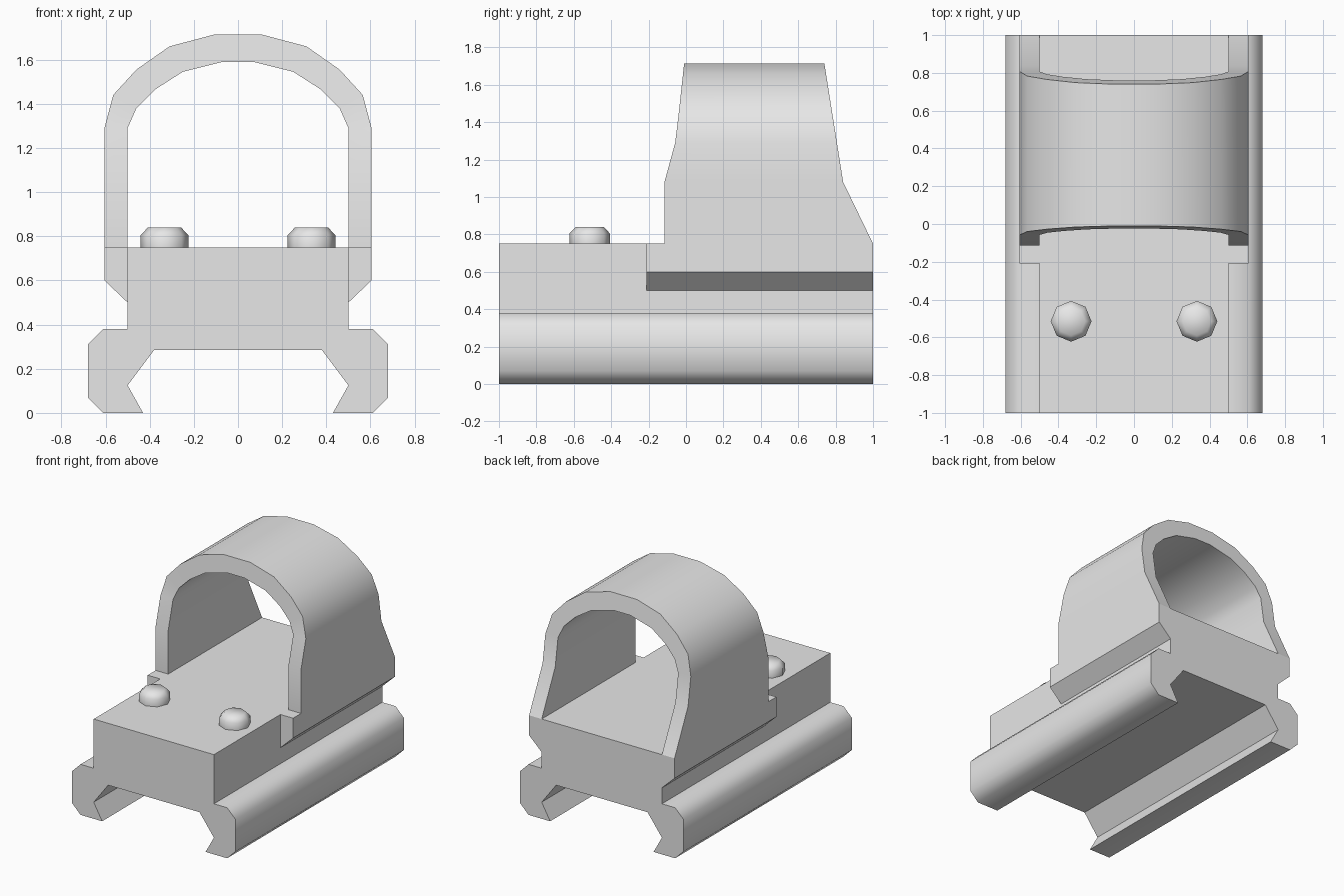
import bpy
import bmesh
import math

cube = bpy.data.objects.get("Cube")
if cube:
    bpy.data.objects.remove(cube, do_unlink=True)

grey = bpy.data.materials.new("plain grey")
grey.use_nodes = True
grey.diffuse_color = (0.8, 0.8, 0.8, 1)
grey.node_tree.nodes["Principled BSDF"].inputs["Base Color"].default_value = (0.8, 0.8, 0.8, 1)


def finish(bm, name, angle):
    """Turn a bmesh into a shaded object."""
    bmesh.ops.recalc_face_normals(bm, faces=bm.faces)
    mesh = bpy.data.meshes.new(name)
    bm.to_mesh(mesh)
    bm.free()
    mesh.materials.append(grey)
    obj = bpy.data.objects.new(name, mesh)
    bpy.context.collection.objects.link(obj)
    bpy.ops.object.select_all(action='DESELECT')
    obj.select_set(True)
    bpy.context.view_layer.objects.active = obj
    bpy.ops.object.shade_smooth_by_angle(angle=math.radians(angle))
    return obj


def mirrored(half):
    """Continue a right-hand outline on the other side of x = 0."""
    return half + [(-x, z) for x, z in reversed(half)]


def extrude(name, profile, y0, y1, angle):
    """Extrude an (x, z) outline along y."""
    bm = bmesh.new()
    face = bm.faces.new([bm.verts.new((x, y0, z)) for x, z in profile])
    ext = bmesh.ops.extrude_face_region(bm, geom=[face], use_keep_orig=True)
    moved = [g for g in ext["geom"] if isinstance(g, bmesh.types.BMVert)]
    bmesh.ops.translate(bm, verts=moved, vec=(0, y1 - y0, 0))
    return finish(bm, name, angle)


def height_curve(points, z):
    """Piecewise linear y for a height z."""
    for (z0, y0), (z1, y1) in zip(points, points[1:]):
        if z <= z1:
            return y0 + (y1 - y0) * (z - z0) / (z1 - z0)
    return points[-1][1]


# Rail clamp and deck in one extrusion
clamp = [(0.38, 0.285), (0.5, 0.125), (0.43, 0), (0.61, 0), (0.68, 0.07),
         (0.68, 0.31), (0.61, 0.38), (0.5, 0.38), (0.5, 0.75)]
extrude("mount_body", mirrored(clamp), -1, 1, 50)

# Side ledges carrying the hood
for side, label in ((1, "left"), (-1, "right")):
    ledge = [(0.5, 0.5), (0.605, 0.6), (0.605, 0.75), (0.5, 0.75)]
    extrude(label + "_ledge", [(side * x, z) for x, z in ledge], -0.21, 1, 30)

# Arched hood with sloped front and rear rims
outer = mirrored([(0.605, 0.75), (0.605, 1.08), (0.605, 1.29), (0.565, 1.44),
                  (0.46, 1.555), (0.31, 1.66), (0.11, 1.713)])
inner = mirrored([(0.5, 0.75), (0.5, 1.08), (0.5, 1.29), (0.46, 1.38),
                  (0.375, 1.465), (0.25, 1.545), (0.07, 1.59)])
front_rim = [(0.75, -0.115), (1.08, -0.115), (1.3, -0.055), (1.713, -0.01)]
rear_rim = [(0.75, 1), (1.08, 0.84), (1.713, 0.74)]
bm = bmesh.new()
rings = []
for arch, rim in ((outer, front_rim), (outer, rear_rim),
                  (inner, rear_rim), (inner, front_rim)):
    rings.append([bm.verts.new((x, height_curve(rim, z), z)) for x, z in arch])
for a, b in zip(rings, rings[1:] + rings[:1]):
    for i in range(len(a) - 1):
        bm.faces.new((a[i], a[i + 1], b[i + 1], b[i]))
for end in (0, -1):
    bm.faces.new([ring[end] for ring in rings])
finish(bm, "hood", 40)

# Eight-sided adjustment screws with chamfered tops
for x, label in ((0.333, "left"), (-0.333, "right")):
    bm = bmesh.new()
    rings = []
    for r, z in ((0.108, 0.75), (0.108, 0.805), (0.075, 0.84)):
        rings.append([bm.verts.new((x + r * math.cos(i * math.pi / 4),
                                    -0.515 + r * math.sin(i * math.pi / 4), z))
                      for i in range(8)])
    for a, b in zip(rings, rings[1:]):
        for i in range(8):
            j = (i + 1) % 8
            bm.faces.new((a[i], a[j], b[j], b[i]))
    bm.faces.new(rings[0])
    bm.faces.new(rings[-1])
    finish(bm, label + "_screw", 60)
